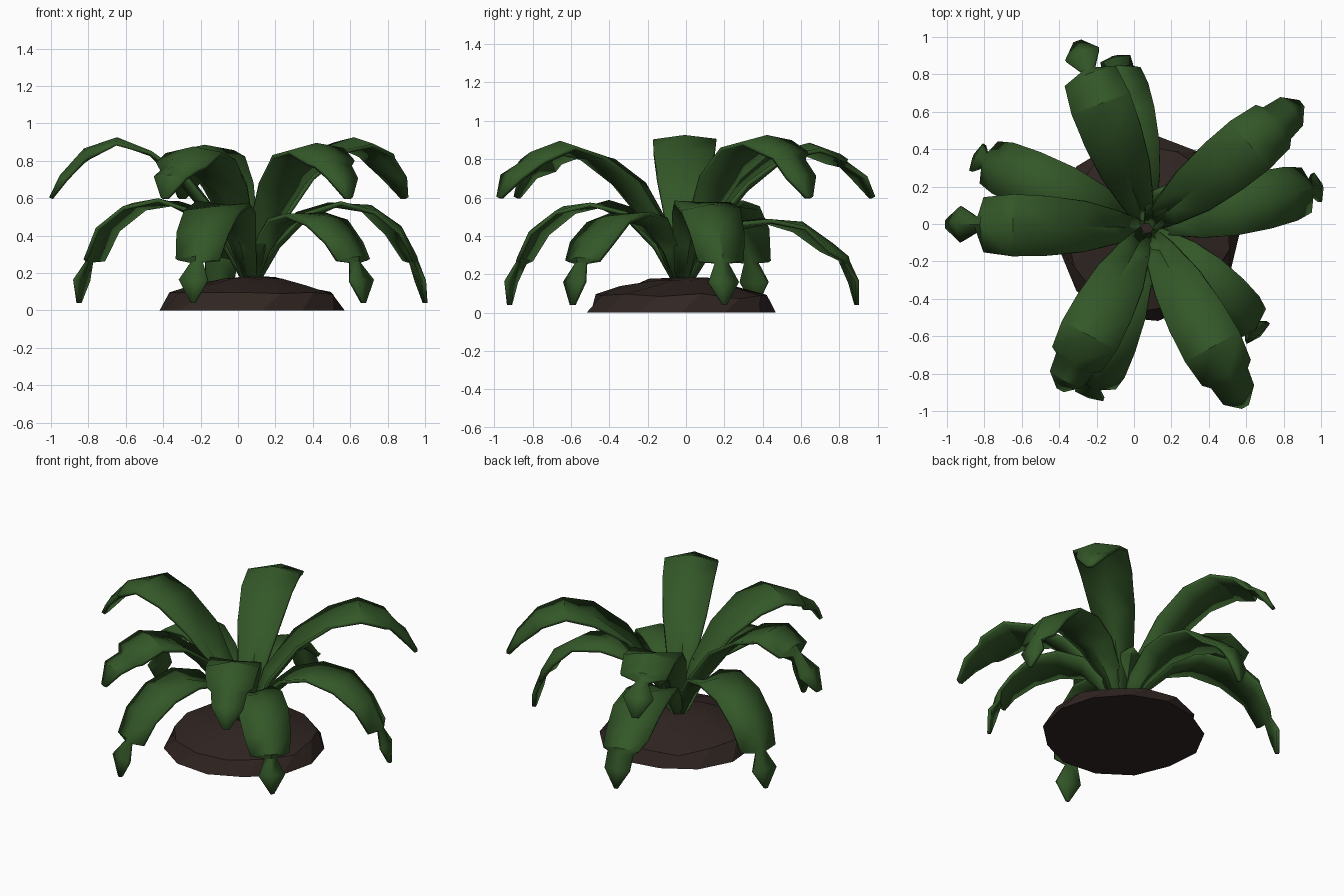
import bpy, bmesh, math, random
from mathutils import Vector

if "Cube" in bpy.data.objects:
    bpy.data.objects.remove(bpy.data.objects["Cube"])
random.seed(4)


def material(name, rgb):
    m = bpy.data.materials.new(name)
    m.diffuse_color = (*rgb, 1)
    m.use_nodes = True
    m.node_tree.nodes["Principled BSDF"].inputs["Base Color"].default_value = m.diffuse_color
    return m


LEAF = material("leaf_green", (0.033, 0.095, 0.021))
SOIL = material("soil_brown", (0.03, 0.019, 0.016))
ROOT = Vector((0.07, -0.02, 0))


def finish(bm, name, mat, angle):
    mesh = bpy.data.meshes.new(name)
    bm.normal_update()
    bm.to_mesh(mesh)
    bm.free()
    mesh.materials.append(mat)
    obj = bpy.data.objects.new(name, mesh)
    bpy.context.collection.objects.link(obj)
    bpy.ops.object.select_all(action='DESELECT')
    obj.select_set(True)
    bpy.context.view_layer.objects.active = obj
    bpy.ops.object.shade_smooth_by_angle(angle=math.radians(angle))
    return obj


# Leaf stations: fraction of reach, height, width, centre fold (down = channel, up = ridge)
UPPER = [(0.02, 0.15, 0.07, -0.02), (0.15, 0.45, 0.17, -0.05), (0.32, 0.67, 0.27, -0.05),
         (0.50, 0.82, 0.32, -0.01), (0.67, 0.88, 0.33, 0.03), (0.82, 0.82, 0.29, 0.04),
         (0.85, 0.79, 0.22, 0.03), (0.94, 0.71, 0.19, 0.02), (1.00, 0.60, 0.04, 0)]
LOWER = [(0.02, 0.14, 0.07, -0.02), (0.14, 0.35, 0.14, -0.04), (0.30, 0.50, 0.24, -0.04),
         (0.48, 0.56, 0.30, -0.01), (0.68, 0.53, 0.31, 0.03), (0.84, 0.42, 0.29, 0.04),
         (0.93, 0.28, 0.24, 0.03), (0.94, 0.26, 0.17, 0.02), (0.985, 0.16, 0.16, 0.01),
         (1.00, 0.04, 0.02, 0)]
SHOOT = [(0.05, 0.14, 0.05, -0.01), (0.4, 0.35, 0.10, -0.03), (0.8, 0.46, 0.11, -0.02),
         (1.0, 0.48, 0.02, 0)]


def leaf(name, stations, tip, lift=0.0, waist=None):
    """Arching folded blade, three vertices across each station, with a thin body."""
    reach = Vector((*tip, 0)) - ROOT
    side = Vector((-reach.y, reach.x, 0)).normalized()
    bm = bmesh.new()
    rows = []
    for i, (f, z, w, fold) in enumerate(stations):
        if i == waist:
            w = 0.07
        a, b = stations[max(i - 1, 0)], stations[min(i + 1, len(stations) - 1)]
        t = Vector(((b[0] - a[0]) * reach.length, b[1] - a[1])).normalized()
        normal = reach.normalized() * -t.y + Vector((0, 0, t.x))
        mid = ROOT + reach * f + Vector((0, 0, z + lift * min(1, f * 2) * (f < 0.9)))
        row = []
        for s in (-1, 0, 1):
            p = mid + side * (s * w / 2) + normal * (fold / 2 if s == 0 else -fold / 2)
            if s and 0 < i < len(stations) - 1:
                p += normal * random.uniform(-0.012, 0.012)
            row.append(bm.verts.new(p))
        rows.append(row)
    for r0, r1 in zip(rows, rows[1:]):
        for j in (0, 1):
            bm.faces.new((r0[j + 1], r0[j], r1[j], r1[j + 1]))
    obj = finish(bm, name, LEAF, 35)
    body = obj.modifiers.new("thickness", 'SOLIDIFY')
    body.thickness = 0.022
    body.offset = 0
    return obj


# Tall upper leaves
for i, (tip, lift, waist) in enumerate([((-1.0, 0.0), 0.02, 6), ((0.89, 0.64), 0.02, None),
                                        ((-0.30, 0.97), -0.02, 6), ((0.59, -0.97), -0.01, None),
                                        ((-0.39, -0.88), -0.03, None)]):
    leaf(f"upper_leaf_{i + 1}", UPPER, tip, lift, waist)

# Drooping lower leaves
for i, (tip, lift, waist) in enumerate([((-0.85, 0.36), 0.02, 7), ((1.0, 0.20), 0.01, 7),
                                        ((-0.10, 0.89), -0.08, None), ((0.67, -0.59), -0.05, 7),
                                        ((-0.24, -0.92), 0.0, 7)]):
    leaf(f"lower_leaf_{i + 1}", LOWER, tip, lift, waist)

# Young shoot in the middle
leaf("centre_shoot", SHOOT, (0.18, 0.20))

# Lumpy soil mound
bm = bmesh.new()
N = 13
rings = []
for k, (r, z) in enumerate([(0.495, 0), (0.45, 0.085), (0.32, 0.125), (0.17, 0.17)]):
    ring = []
    for i in range(N):
        a = math.tau * (i + 0.5 * (k % 2)) / N
        rr = r * random.uniform(0.97, 1.02)
        zz = z + (random.uniform(-0.015, 0.015) if k else 0)
        ring.append(bm.verts.new((0.07 + rr * math.cos(a), -0.025 + rr * math.sin(a), zz)))
    rings.append(ring)
for r0, r1 in zip(rings, rings[1:]):
    for i in range(N):
        bm.faces.new((r0[i], r0[(i + 1) % N], r1[(i + 1) % N], r1[i]))
peak = bm.verts.new((0.08, 0, 0.185))
for i in range(N):
    bm.faces.new((rings[-1][i], rings[-1][(i + 1) % N], peak))
bm.faces.new(rings[0][::-1])
finish(bm, "soil_mound", SOIL, 20)
